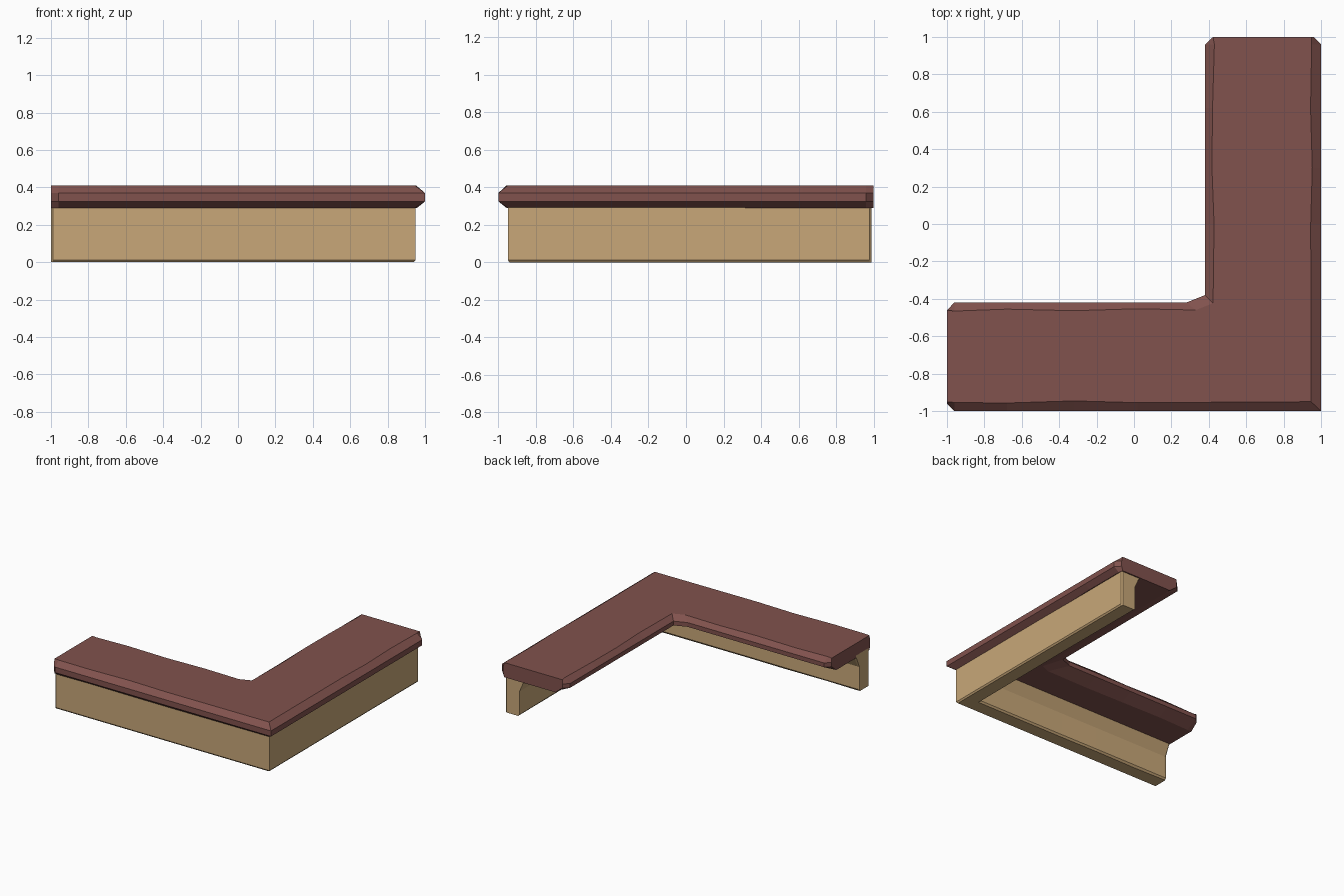
import bpy, bmesh, random
from mathutils import Vector

if "Cube" in bpy.data.objects:
    bpy.data.objects.remove(bpy.data.objects["Cube"])

random.seed(4)


def material(name, rgb):
    m = bpy.data.materials.new(name)
    m.diffuse_color = (*rgb, 1)
    m.use_nodes = True
    m.node_tree.nodes["Principled BSDF"].inputs["Base Color"].default_value = m.diffuse_color
    return m


def station_rings(profile, d_min, d_max, cut, end_y, width_ratio, notch, jitter):
    """Place the (inset, z) section at stations along the L-shaped path."""
    rings = []

    def inset(d, trim):
        return min(max(d, d_min + trim), d_max - trim)

    def rough(d):
        # only the worn bevels are uneven, outer faces stay true
        worn = d_min + 0.01 < d < d_max - 0.01
        return d + (random.uniform(-jitter, jitter) if worn else 0)

    # front arm, from the left end to the corner
    for x, trim in ((-1, cut), (-1 + cut, 0), (-0.68, 0), (-0.32, 0), (0.02, 0)):
        rings.append([Vector((x, -1 + (inset(d, trim) if trim else rough(d)), z))
                      for d, z in profile])
    # mitred corner, optionally with a clipped inner notch
    for nx, ny in notch:
        ring = []
        for d, z in profile:
            t = max(0, (d - 0.06) / (d_max - 0.06)) if len(notch) > 1 else 0
            base = Vector((1 - d * width_ratio, -1 + d, z))
            ring.append(base + Vector((nx * t, ny * t, 0)))
        rings.append(ring)
    # side arm, from the corner to the back end
    for y, trim in ((0.0, 0), (0.3, 0), (0.62, 0), (end_y - cut, 0), (end_y, cut)):
        rings.append([Vector((1 - (inset(d, trim) if trim else rough(d)) *
                              (width_ratio if d > 0.1 else 1), y, z))
                      for d, z in profile])
    return rings


def sweep(name, rings, mat):
    bm = bmesh.new()
    loops = [[bm.verts.new(p) for p in ring] for ring in rings]
    n = len(loops[0])
    for a, b in zip(loops, loops[1:]):
        for i in range(n):
            j = (i + 1) % n
            bm.faces.new((a[i], a[j], b[j], b[i]))
    bm.faces.new(loops[0])
    bm.faces.new(loops[-1])
    bmesh.ops.remove_doubles(bm, verts=bm.verts, dist=0.0005)
    bmesh.ops.recalc_face_normals(bm, faces=bm.faces)
    me = bpy.data.meshes.new(name)
    bm.to_mesh(me)
    bm.free()
    me.materials.append(mat)
    ob = bpy.data.objects.new(name, me)
    bpy.context.collection.objects.link(ob)
    return ob


red = material("cap_red_brown", (0.22, 0.085, 0.075))
tan = material("wall_tan", (0.58, 0.39, 0.19))

# Cap slab: bevelled section, wide overhang on the inner side
cap_section = [(0.05, 0.41), (0, 0.37), (0, 0.325), (0.05, 0.29),
               (0.48, 0.29), (0.58, 0.34), (0.58, 0.375), (0.54, 0.41)]
sweep("cap_slab", station_rings(cap_section, 0, 0.58, 0.04, 1.0, 0.62 / 0.58,
                                ((-0.10, 0), (0, 0.04)), 0.008), red)

# Low wall under the outer edge, flaring inward to carry the cap
wall_section = [(0.05, 0.31), (0.05, 0.012), (0.06, 0), (0.17, 0),
                (0.18, 0.015), (0.18, 0.2), (0.24, 0.31)]
sweep("low_wall", station_rings(wall_section, 0.05, 0.24, 0.012, 0.99, 1,
                                ((0, 0),), 0.004), tan)
